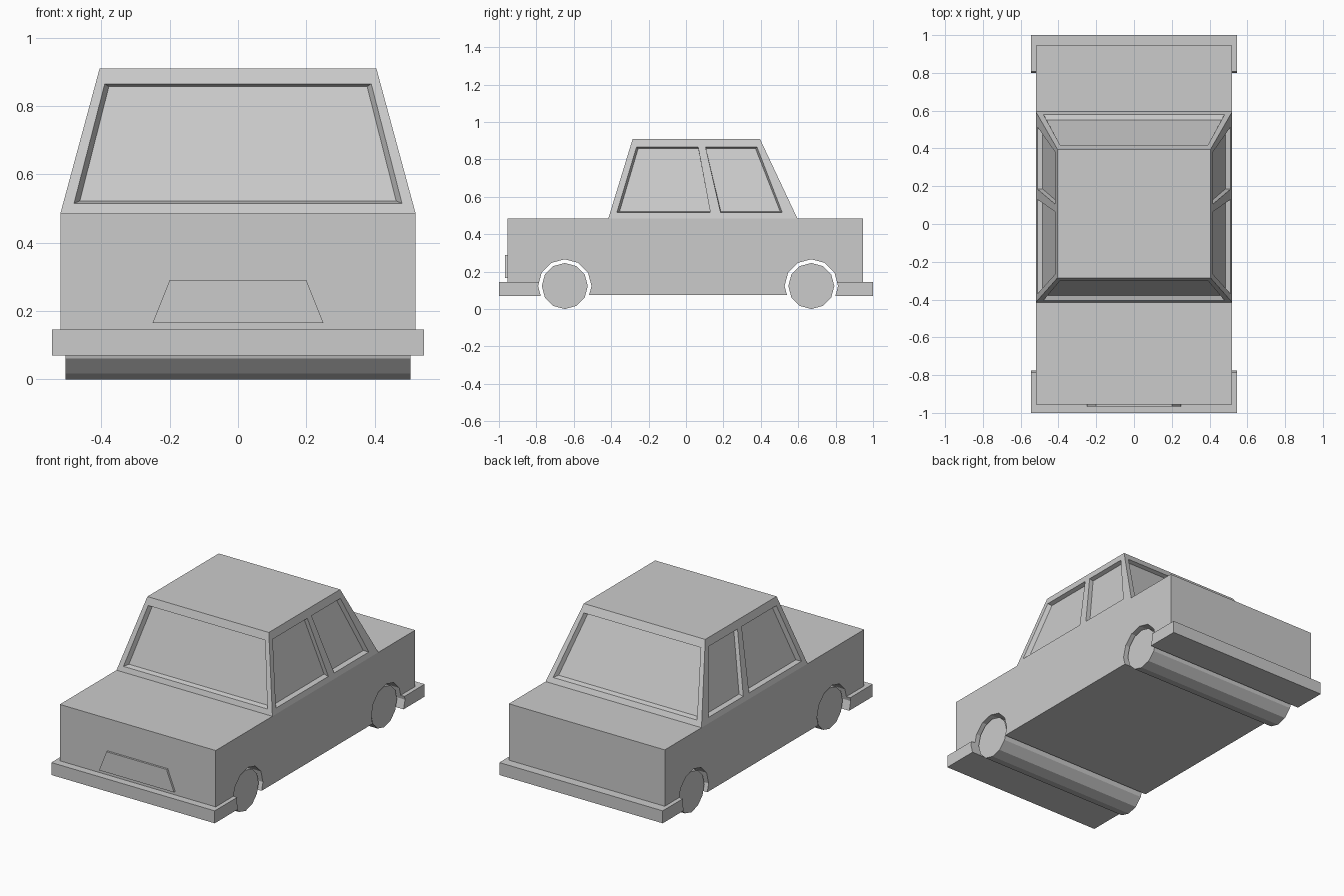
import bpy, bmesh
from math import cos, sin, tau

old = bpy.data.objects.get("Cube")
if old:
    bpy.data.objects.remove(old)

grey = bpy.data.materials.new("body_grey")
grey.use_nodes = True
COLOUR = (0.6, 0.6, 0.6, 1)
grey.diffuse_color = COLOUR
grey.node_tree.nodes["Principled BSDF"].inputs["Base Color"].default_value = COLOUR


def loft(name, loop_a, loop_b):
    """Closed solid between two matching loops of points."""
    bm = bmesh.new()
    a = [bm.verts.new(p) for p in loop_a]
    b = [bm.verts.new(p) for p in loop_b]
    bm.faces.new(a)
    bm.faces.new(b)
    for i in range(len(a)):
        j = (i + 1) % len(a)
        bm.faces.new((a[i], a[j], b[j], b[i]))
    bmesh.ops.recalc_face_normals(bm, faces=bm.faces)
    mesh = bpy.data.meshes.new(name)
    bm.to_mesh(mesh)
    bm.free()
    mesh.materials.append(grey)
    obj = bpy.data.objects.new(name, mesh)
    bpy.context.collection.objects.link(obj)
    return obj


def rect(x, y0, y1, z):
    return [(-x, y0, z), (x, y0, z), (x, y1, z), (-x, y1, z)]


def box(name, x, y0, y1, z0, z1):
    return loft(name, rect(x, y0, y1, z0), rect(x, y0, y1, z1))


def roller(name, y, radius, half_width):
    """Twelve-sided cylinder lying across the car."""
    ring = [(y + radius * cos(k * tau / 12), AXLE_Z + radius * sin(k * tau / 12))
            for k in range(12)]
    return loft(name, [(-half_width, *p) for p in ring],
                [(half_width, *p) for p in ring])


def cut(target, cutters):
    """Subtract the cutters, bake the result and remove them."""
    for c in cutters:
        mod = target.modifiers.new("cut", "BOOLEAN")
        mod.operation = "DIFFERENCE"
        mod.solver = "EXACT"
        mod.object = c
        c.hide_render = True
    graph = bpy.context.evaluated_depsgraph_get()
    baked = bpy.data.meshes.new_from_object(target.evaluated_get(graph))
    target.modifiers.clear()
    target.data = baked


# Wheels and wheel-arch cutters
AXLE_Z = 0.123
arches = []
for end, y in (("front", -0.648), ("rear", 0.67)):
    roller(end + "_wheels", y, 0.123, 0.505)
    arches.append(roller(end + "_arch_cutter", y, 0.143, 0.7))

# Lower body and bumpers, all cut by the arches
body = box("lower_body", 0.52, -0.955, 0.945, 0.075, 0.485)
front_bumper = box("front_bumper", 0.545, -1, -0.76, 0.07, 0.145)
rear_bumper = box("rear_bumper", 0.545, 0.78, 1, 0.07, 0.145)
for part in (body, front_bumper, rear_bumper):
    cut(part, arches)

# Grille plate on the nose
grille = [(-0.25, 0.165), (0.25, 0.165), (0.2, 0.29), (-0.2, 0.29)]
loft("grille_plate", [(x, -0.955, z) for x, z in grille],
     [(x, -0.967, z) for x, z in grille])

# Cabin
BASE_Z, ROOF_Z = 0.485, 0.91
cabin = loft("cabin", rect(0.52, -0.415, 0.595, BASE_Z),
             rect(0.405, -0.285, 0.395, ROOF_Z))


def window(name, outer, inner, base, top, across):
    """Cutter for a recessed window; outer and inner are (bottom, top) spans."""
    def quad(spans, z0, z1, depth):
        (a, b), (c, d) = spans
        pts = []
        for u, z in ((a, z0), (b, z0), (d, z1), (c, z1)):
            v = base + (top - base) * (z - BASE_Z) / (ROOF_Z - BASE_Z)
            v -= depth if base > 0 else -depth
            pts.append((u, v, z) if across else (v, u, z))
        return pts
    rim = quad(outer, 0.515, 0.865, 0)
    pane = quad(inner, 0.522, 0.857, 0.026)
    # Carry the cutter outwards past the cabin surface
    outside = [[r + 0.5 * (r - p) for r, p in zip(R, P)] for R, P in zip(rim, pane)]
    return loft(name, outside, pane)


glass_out = ((-0.48, 0.48), (-0.39, 0.39))
glass_in = ((-0.463, 0.463), (-0.378, 0.378))
cutters = [window("windscreen_cutter", glass_out, glass_in, -0.415, -0.285, True),
           window("rear_window_cutter", glass_out, glass_in, 0.595, 0.395, True)]
for side in (-1, 1):
    cutters.append(window("front_door_window_cutter",
                          ((-0.37, 0.13), (-0.265, 0.065)),
                          ((-0.355, 0.129), (-0.256, 0.066)),
                          side * 0.52, side * 0.405, False))
    cutters.append(window("rear_door_window_cutter",
                          ((0.185, 0.515), (0.105, 0.38)),
                          ((0.186, 0.503), (0.107, 0.372)),
                          side * 0.52, side * 0.405, False))
cut(cabin, cutters)

# The cutters have done their work
for c in arches + cutters:
    bpy.data.objects.remove(c)
